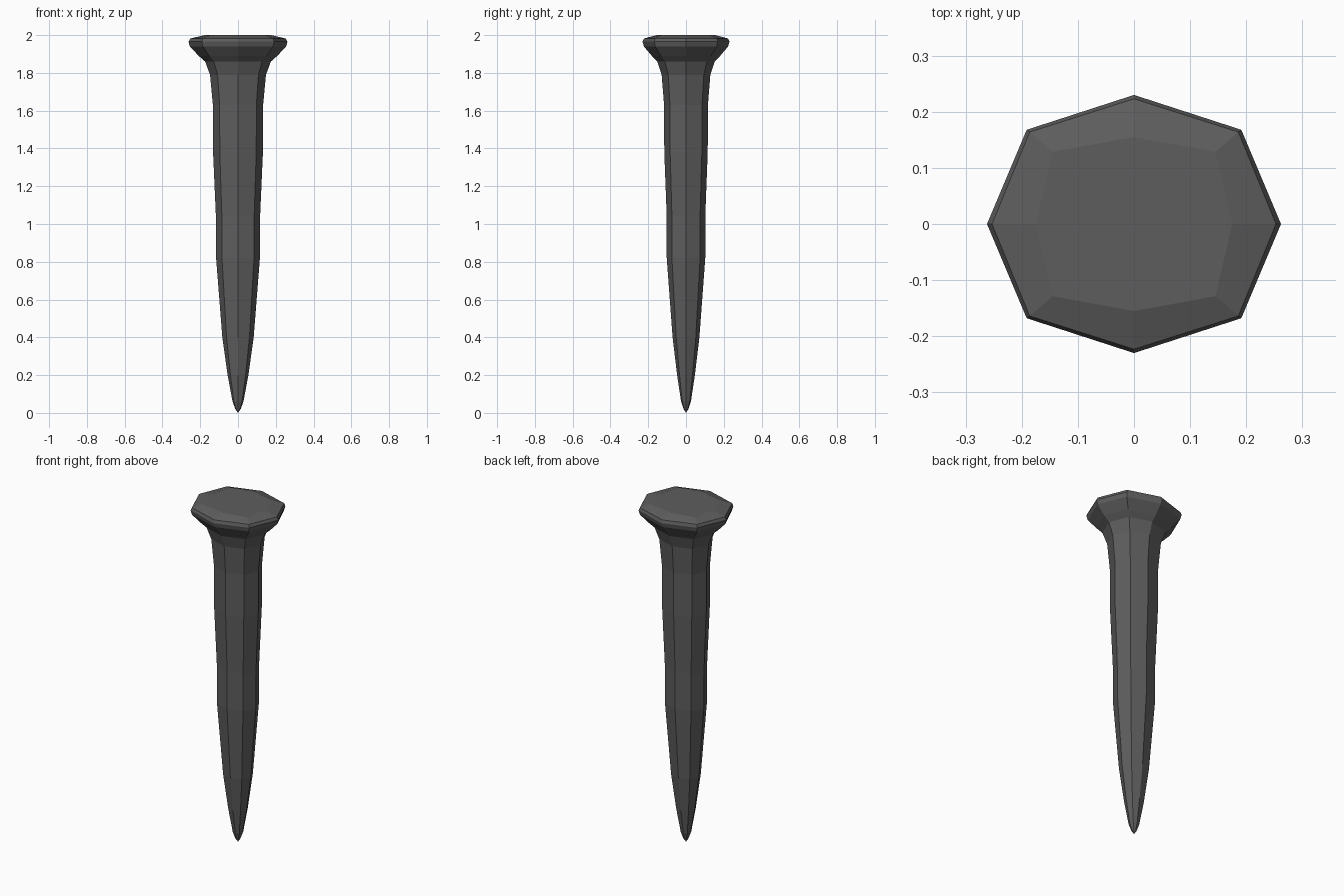
import bpy, bmesh

if "Cube" in bpy.data.objects:
    bpy.data.objects.remove(bpy.data.objects["Cube"])

# Shaft and head profile: (height, half-width x, half-depth y, diagonal corner ratio)
profile = [
    (0.02, 0.014, 0.013, 0.73),
    (0.06, 0.029, 0.026, 0.73),
    (0.20, 0.055, 0.047, 0.73),
    (0.40, 0.083, 0.071, 0.73),
    (0.82, 0.116, 0.102, 0.73),
    (1.04, 0.117, 0.102, 0.73),
    (1.38, 0.132, 0.115, 0.73),
    (1.63, 0.133, 0.116, 0.73),
    (1.79, 0.148, 0.129, 0.73),
    (1.86, 0.174, 0.152, 0.73),
    (1.89, 0.208, 0.181, 0.73),
    (1.94, 0.255, 0.223, 0.73),
    (1.965, 0.262, 0.230, 0.73),
    (1.982, 0.253, 0.223, 0.735),
    (2.00, 0.175, 0.155, 0.83),
]
CORNERS = [(1, 0), (1, 1), (0, 1), (-1, 1), (-1, 0), (-1, -1), (0, -1), (1, -1)]

bm = bmesh.new()


def ring(z, rx, ry, k):
    """One eight-sided cross-section."""
    verts = []
    for cx, cy in CORNERS:
        s = k if cx and cy else 1.0
        verts.append(bm.verts.new((cx * rx * s, cy * ry * s, z)))
    return verts


# Loft the rings
rings = [ring(*p) for p in profile]
for a, b in zip(rings, rings[1:]):
    for i in range(8):
        j = (i + 1) % 8
        bm.faces.new((a[i], a[j], b[j], b[i]))

# Pointed tip and flat top
tip = bm.verts.new((0, 0, 0))
for i in range(8):
    bm.faces.new((tip, rings[0][(i + 1) % 8], rings[0][i]))
bm.faces.new(rings[-1])
bmesh.ops.recalc_face_normals(bm, faces=bm.faces)

mesh = bpy.data.meshes.new("nail")
bm.to_mesh(mesh)
bm.free()
nail = bpy.data.objects.new("nail", mesh)
bpy.context.collection.objects.link(nail)

# Dark iron
iron = bpy.data.materials.new("dark_iron")
iron.diffuse_color = (0.11, 0.11, 0.11, 1)
iron.use_nodes = True
iron.node_tree.nodes["Principled BSDF"].inputs["Base Color"].default_value = iron.diffuse_color
mesh.materials.append(iron)
